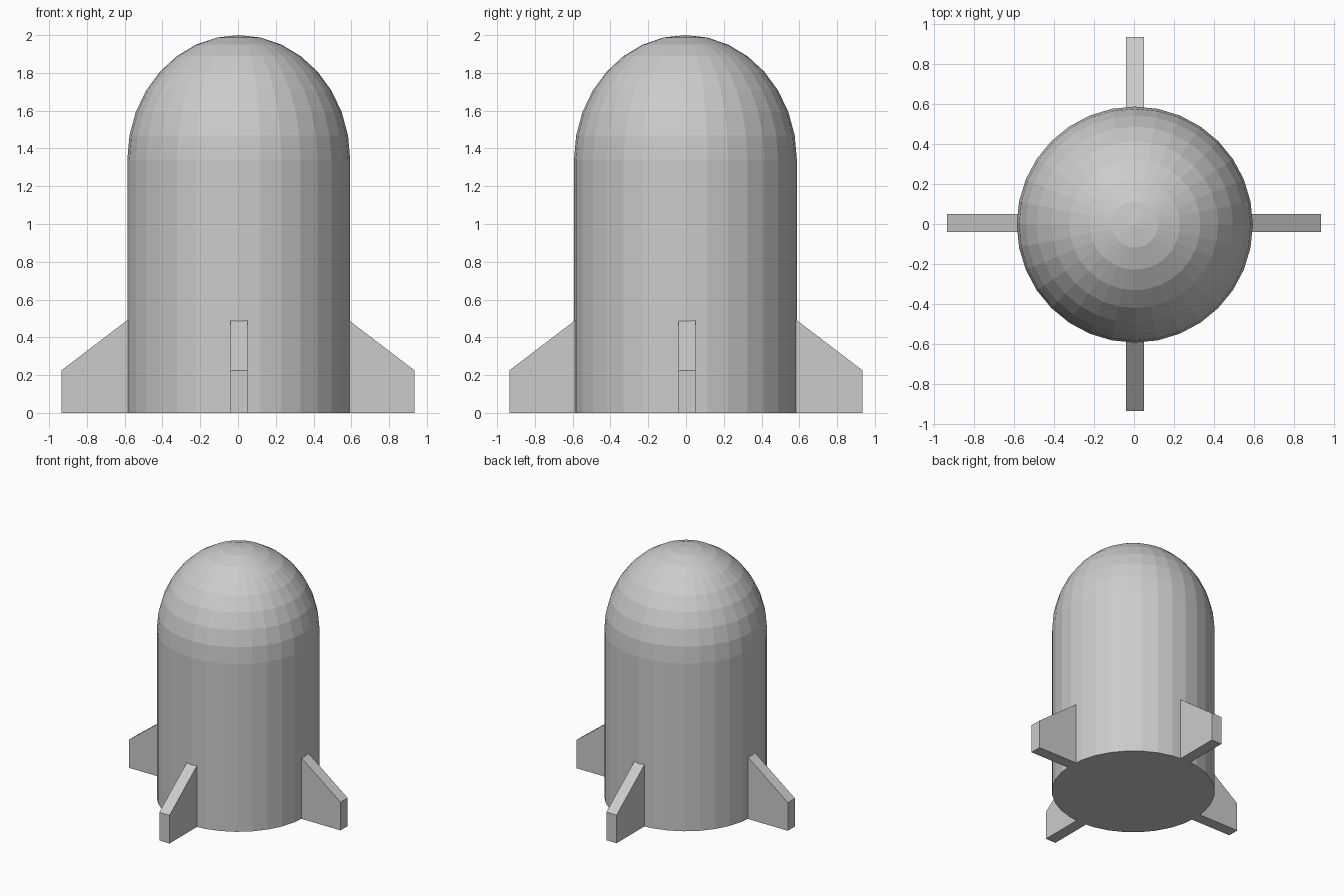
import bpy
import bmesh
from math import pi
from mathutils import Matrix, Vector

if "Cube" in bpy.data.objects:
    bpy.data.objects.remove(bpy.data.objects["Cube"])

RADIUS = 0.59
SHOULDER = 1.34          # height where the dome begins
SEGMENTS = 32
CENTRE = Vector((0.004, -0.003, 0))


def make_object(name, bm):
    bmesh.ops.recalc_face_normals(bm, faces=bm.faces)
    mesh = bpy.data.meshes.new(name)
    bm.to_mesh(mesh)
    bm.free()
    obj = bpy.data.objects.new(name, mesh)
    bpy.context.collection.objects.link(obj)
    return obj


# Body: straight cylinder with a closed base, topped by a stretched half sphere
bm = bmesh.new()
bmesh.ops.create_uvsphere(bm, u_segments=SEGMENTS, v_segments=16, radius=1)
bmesh.ops.delete(bm, geom=[v for v in bm.verts if v.co.z < -0.01], context='VERTS')
bmesh.ops.scale(bm, vec=(RADIUS, RADIUS, 2 - SHOULDER), verts=bm.verts)
bmesh.ops.translate(bm, vec=(0, 0, SHOULDER), verts=bm.verts)
rim = [e for e in bm.edges if e.is_boundary]
wall = bmesh.ops.extrude_edge_only(bm, edges=rim)["geom"]
for v in (g for g in wall if isinstance(g, bmesh.types.BMVert)):
    v.co.z = 0
bmesh.ops.contextual_create(bm, geom=[e for e in bm.edges if e.is_boundary])
body = make_object("body", bm)
body.location = CENTRE

# Fins: tapered slab rooted just inside the body wall
PROFILE = [(0.56, 0), (0.935, 0), (0.935, 0.225), (0.59, 0.488), (0.56, 0.51)]
THICKNESS = 0.09


def make_fin(name, angle):
    bm = bmesh.new()
    face = bm.faces.new([bm.verts.new((x, -THICKNESS / 2, z)) for x, z in PROFILE])
    side = bmesh.ops.extrude_face_region(bm, geom=[face])["geom"]
    moved = [g for g in side if isinstance(g, bmesh.types.BMVert)]
    bmesh.ops.translate(bm, vec=(0, THICKNESS, 0), verts=moved)
    bm.transform(Matrix.Rotation(angle, 4, 'Z'))
    # fins sit very slightly off the centre lines
    offset = (0, 0.004, 0) if "left" in name or "right" in name else (0.004, 0, 0)
    bmesh.ops.translate(bm, vec=offset, verts=bm.verts)
    return make_object(name, bm)


for i, place in enumerate(("right", "back", "left", "front")):
    make_fin(place + "_fin", i * pi / 2)
